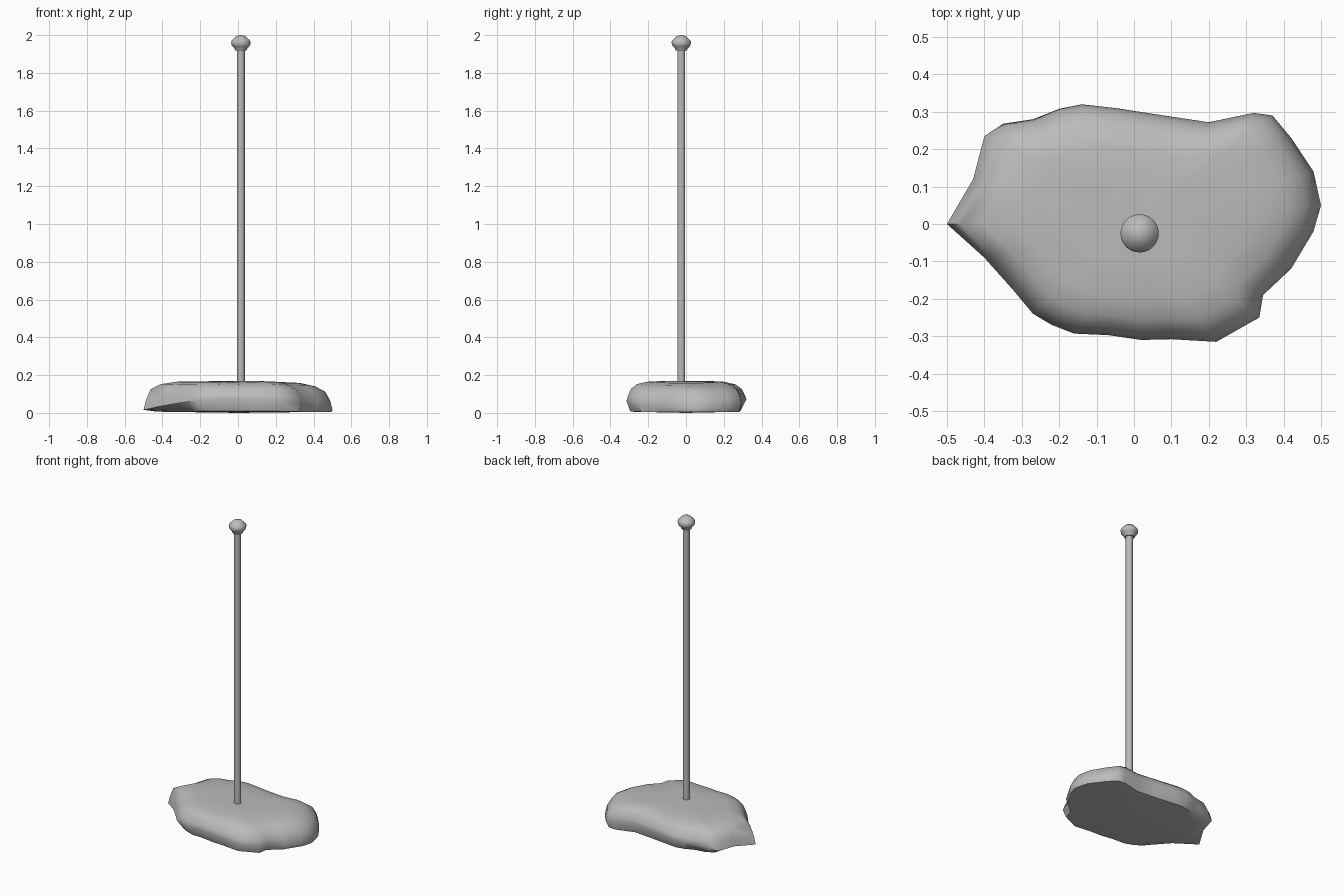
import bpy, bmesh, math

if "Cube" in bpy.data.objects:
    bpy.data.objects.remove(bpy.data.objects["Cube"])

stone = bpy.data.materials.new("grey")
stone.diffuse_color = (0.5, 0.5, 0.5, 1)
stone.use_nodes = True
stone.node_tree.nodes["Principled BSDF"].inputs["Base Color"].default_value = stone.diffuse_color


def make_object(name, bm, angle):
    bmesh.ops.recalc_face_normals(bm, faces=bm.faces)
    mesh = bpy.data.meshes.new(name)
    bm.to_mesh(mesh)
    bm.free()
    obj = bpy.data.objects.new(name, mesh)
    bpy.context.collection.objects.link(obj)
    mesh.materials.append(stone)
    bpy.ops.object.select_all(action='DESELECT')
    obj.select_set(True)
    bpy.context.view_layer.objects.active = obj
    bpy.ops.object.shade_smooth_by_angle(angle=math.radians(angle))
    return obj


def skin(bm, rings, start, end):
    """Bridge closed rings of points and close both ends with a fan."""
    loops = [[bm.verts.new(p) for p in ring] for ring in rings]
    n = len(loops[0])
    for a, b in zip(loops, loops[1:]):
        for i in range(n):
            j = (i + 1) % n
            bm.faces.new((a[i], a[j], b[j], b[i]))
    for loop, tip in ((loops[0], start), (loops[-1], end)):
        v = bm.verts.new(tip)
        for i in range(n):
            bm.faces.new((loop[i], loop[(i + 1) % n], v))


# Rock base: irregular plan outline, stacked into an eroded slab
outline = [(-.5, 0), (-.43, .12), (-.40, .235), (-.35, .268), (-.27, .28),
           (-.2, .308), (-.14, .32), (-.05, .31), (.08, .29), (.2, .272),
           (.32, .297), (.37, .29), (.42, .23), (.48, .14), (.5, .05),
           (.48, -.02), (.42, -.12), (.345, -.19), (.335, -.25),
           (.22, -.315), (.1, -.308), (.02, -.31), (-.07, -.297),
           (-.16, -.293), (-.22, -.27), (-.27, -.24), (-.32, -.18),
           (-.4, -.09)]


def rim_height(x):
    return 0.02 + 0.06 * (1 - (abs(x) / 0.5) ** 2)


def rock_ring(scale, blend, top):
    """Outline scaled inward, its height between the rim and a level."""
    return [(x * scale, y * scale, rim_height(x) * (1 - blend) + top * blend)
            for x, y in outline]


def under_ring(inset):
    # the left end is undercut more than the right
    ring = []
    for x, y in outline:
        s = 1 - inset * (1.0 - 0.9 * max(0, x) / 0.5)
        ring.append((x * s, y * s, 0.01 + 0.03 * (0.2 - inset) * (x < 0.3)))
    return ring


rock = bmesh.new()
skin(rock, [under_ring(.2), under_ring(.1), rock_ring(1, 0, 0),
            rock_ring(.975, .5, .12), rock_ring(.925, 1, .132),
            rock_ring(.82, 1, .157), rock_ring(.65, 1, .169),
            rock_ring(.35, 1, .174)],
     (0, 0, .004), (0, 0, .172))
for v in rock.verts:
    # gentle weathering: lower shoulder at the right, low swell elsewhere
    if v.co.z > .12:
        v.co.z -= .05 * max(0, v.co.x - .2) + .004 * math.sin(9 * v.co.x + 7 * v.co.y) ** 2
low = min(v.co.z for v in rock.verts)
for v in rock.verts:
    v.co.z -= low
make_object("rock_base", rock, 50)


# Pole and finial: turned profiles about the same axis
def lathe(name, profile, bottom, top, sides, angle):
    cx, cy = .015, -.025
    rings = [[(cx + r * math.cos(2 * math.pi * i / sides),
               cy + r * math.sin(2 * math.pi * i / sides), z)
              for i in range(sides)] for r, z in profile]
    bm = bmesh.new()
    skin(bm, rings, (cx, cy, bottom), (cx, cy, top))
    return make_object(name, bm, angle)


lathe("pole", [(.021, .12), (.021, 1.93)], .12, 1.93, 32, 40)
lathe("finial", [(.03, 1.918), (.034, 1.93), (.046, 1.942), (.05, 1.95),
                 (.051, 1.965), (.047, 1.973), (.036, 1.984),
                 (.024, 1.995), (.01, 1.999)], 1.918, 2.0, 32, 35)
